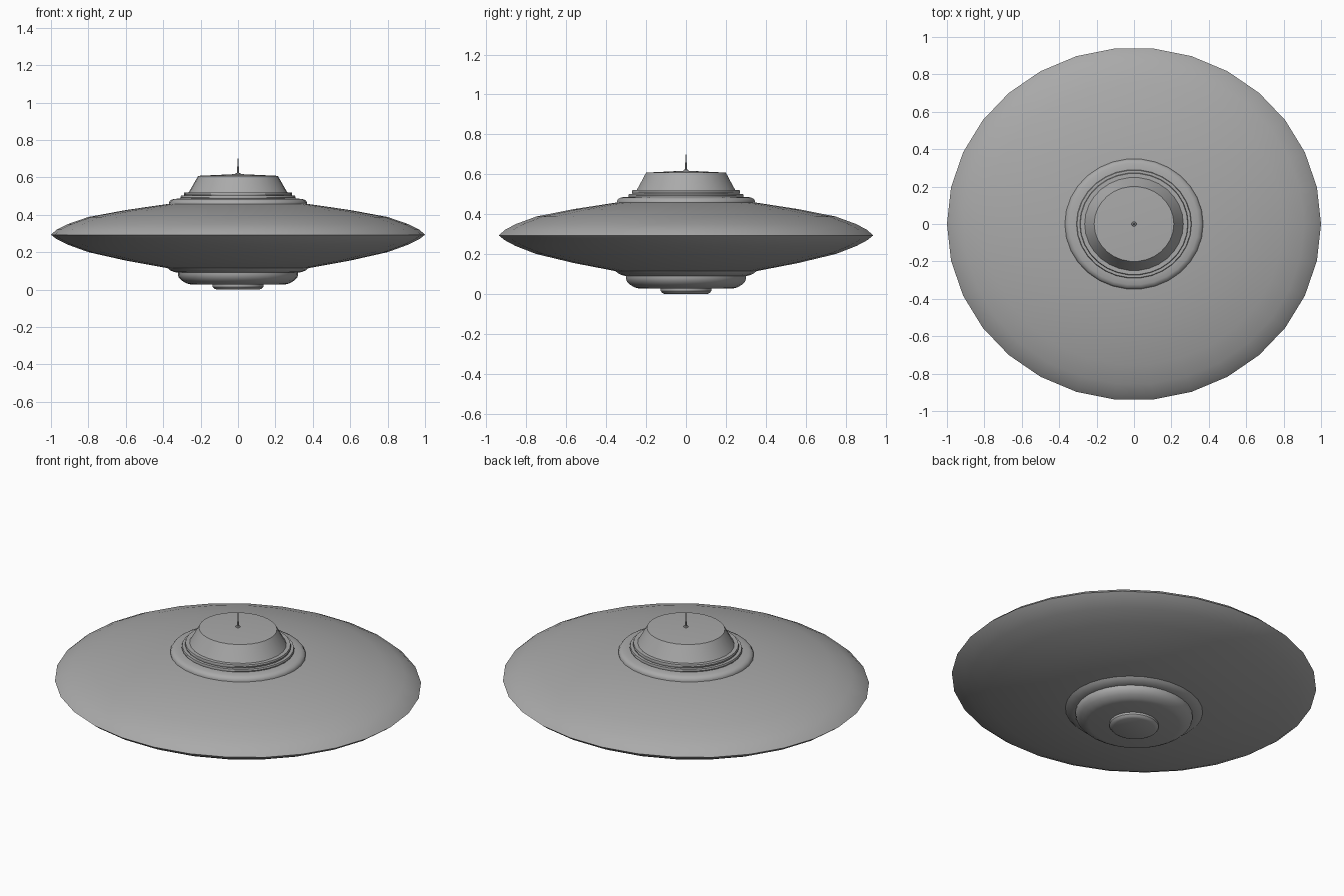
import bpy, bmesh, math

if "Cube" in bpy.data.objects:
    bpy.data.objects.remove(bpy.data.objects["Cube"], do_unlink=True)

SIDES = 30
DEPTH = 0.943  # the craft is slightly narrower front to back

metal = bpy.data.materials.new("grey metal")
metal.use_nodes = True
GREY = (0.4, 0.4, 0.4, 1)
metal.diffuse_color = GREY
metal.node_tree.nodes["Principled BSDF"].inputs["Base Color"].default_value = GREY


def lathe(name, profile, sides=SIDES, angle=35):
    """Spin a (radius, height) profile, listed from bottom to top, round z."""
    bm = bmesh.new()
    rings = []
    for r, z in profile:
        if r == 0:
            rings.append([bm.verts.new((0, 0, z))] * sides)
        else:
            turn = [math.tau * i / sides for i in range(sides)]
            rings.append([bm.verts.new((r * math.cos(a), r * DEPTH * math.sin(a), z)) for a in turn])
    for low, high in zip(rings, rings[1:]):
        for i in range(sides):
            j = (i + 1) % sides
            corners = dict.fromkeys((low[i], low[j], high[j], high[i]))
            bm.faces.new(list(corners))
    bmesh.ops.recalc_face_normals(bm, faces=bm.faces)
    mesh = bpy.data.meshes.new(name)
    bm.to_mesh(mesh)
    bm.free()
    mesh.materials.append(metal)
    obj = bpy.data.objects.new(name, mesh)
    bpy.context.collection.objects.link(obj)
    bpy.ops.object.select_all(action='DESELECT')
    obj.select_set(True)
    bpy.context.view_layer.objects.active = obj
    bpy.ops.object.shade_smooth_by_angle(angle=math.radians(angle))
    return obj


# Main saucer: lower and upper shells meeting at a sharp rim
lathe("lower_hull", [(0, 0.11), (0.38, 0.115), (0.6, 0.155), (0.8, 0.2),
                     (0.91, 0.24), (0.97, 0.27), (1, 0.293)])
lathe("upper_hull", [(1, 0.293), (0.97, 0.32), (0.91, 0.35), (0.8, 0.388),
                     (0.6, 0.425), (0.38, 0.457), (0, 0.46)])

# Stepped collar under the cabin
lathe("collar_base", [(0, 0.45), (0.37, 0.45), (0.37, 0.465), (0.362, 0.477),
                      (0.345, 0.484), (0.31, 0.487), (0, 0.487)])
for i, (r, z) in enumerate([(0.305, 0.484), (0.287, 0.502)]):
    lathe(f"collar_step_{i + 1}", [(0, z), (r, z), (r + 0.003, z + 0.009),
                                   (r, z + 0.018), (0, z + 0.018)])

# Tapered cabin with a shallow roof
lathe("cabin", [(0, 0.515), (0.267, 0.515), (0.25, 0.543), (0.213, 0.608), (0, 0.618)])

# Antenna with small foot
lathe("antenna_foot", [(0, 0.612), (0.015, 0.612), (0.012, 0.622), (0, 0.624)], sides=12)
lathe("antenna", [(0, 0.615), (0.005, 0.615), (0.003, 0.7), (0, 0.7)], sides=8)

# Rounded belly tiers
lathe("belly_ring", [(0, 0.09), (0.325, 0.09), (0.345, 0.095), (0.365, 0.104),
                     (0.377, 0.115), (0, 0.118)])
lathe("belly_bowl", [(0, 0.027), (0.25, 0.027), (0.275, 0.033), (0.3, 0.047),
                     (0.316, 0.063), (0.322, 0.08), (0.322, 0.1), (0, 0.1)])
lathe("belly_hatch", [(0, 0), (0.115, 0), (0.128, 0.006), (0.135, 0.015),
                      (0.135, 0.03), (0, 0.03)])
